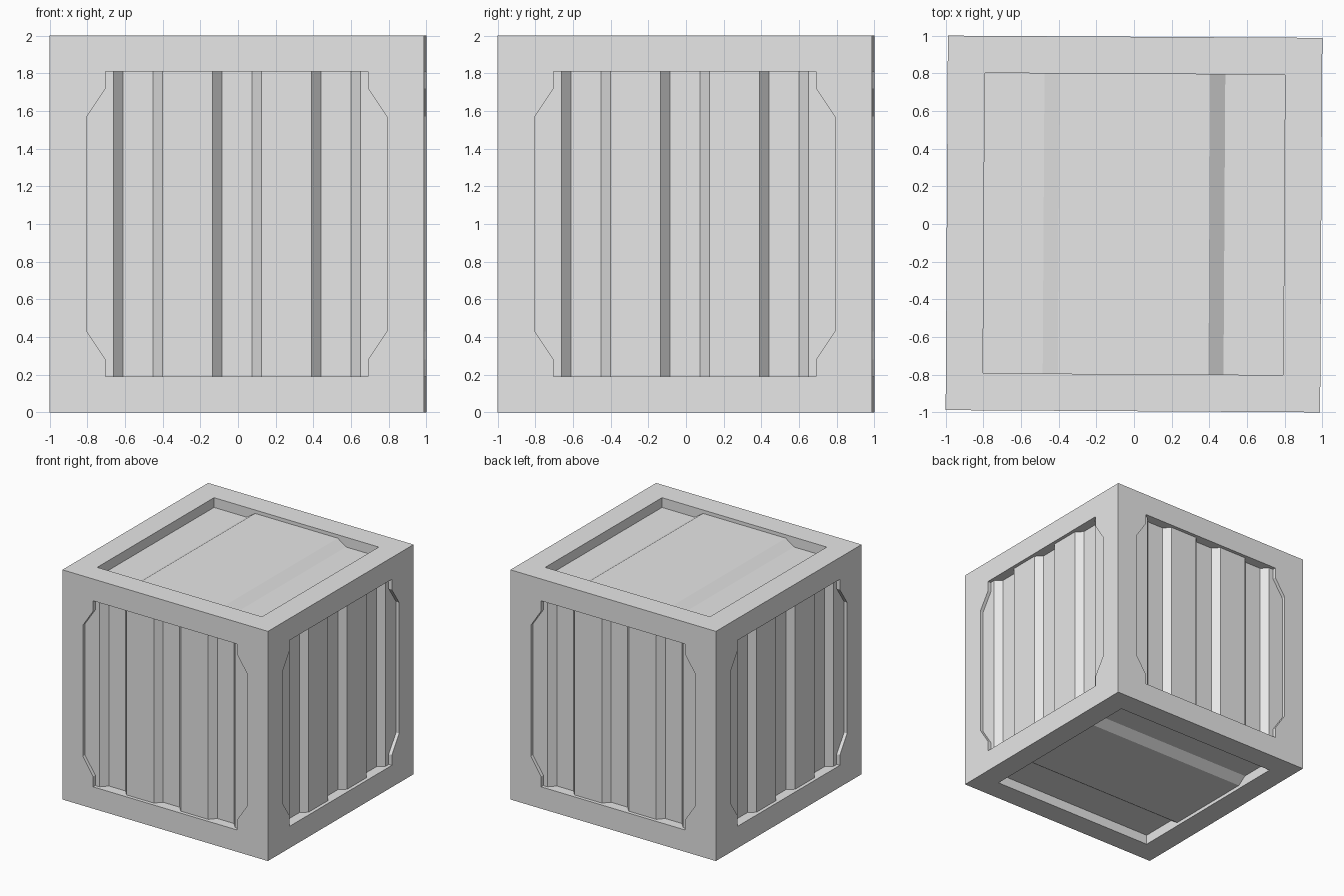
import bpy
import bmesh
import math
from mathutils import Matrix, Vector

cube = bpy.data.objects.get("Cube")
if cube:
    bpy.data.objects.remove(cube, do_unlink=True)

HALF = 0.994          # half width of the crate
HIGH, LOW = 0.03, 0.085   # recess depth of ridges and grooves

grey = bpy.data.materials.new("container_grey")
grey.diffuse_color = (0.8, 0.8, 0.8, 1)
grey.use_nodes = True
grey.node_tree.nodes["Principled BSDF"].inputs["Base Color"].default_value = (0.8, 0.8, 0.8, 1)


def finish(name, bm):
    bmesh.ops.remove_doubles(bm, verts=bm.verts, dist=0.0005)
    mesh = bpy.data.meshes.new(name)
    bm.to_mesh(mesh)
    bm.free()
    mesh.materials.append(grey)
    obj = bpy.data.objects.new(name, mesh)
    bpy.context.collection.objects.link(obj)


def basis(u, v, out):
    """Matrix taking (across, along, outward) of one side to the crate."""
    axes = Matrix((u, v, out)).transposed().to_4x4()
    turn = Matrix.Rotation(-0.006, 4, 'Z')
    return Matrix.Translation((0, 0, 1)) @ turn @ axes


def add_side(frame_bm, name, matrix, out, half_v, profile, window_v, taper):
    """One recessed side: frame ring and rebate walls, plus its ribbed panel."""
    bottom = [(u, -window_v, d) for u, d in profile]
    top = [(u, window_v, d) for u, d in reversed(profile)]
    right = [(u, v, HIGH) for u, v in taper]
    left = [(-u, -v, HIGH) for u, v in taper]
    loop = bottom + right + top + left

    def face(bm, points):
        bm.faces.new([bm.verts.new(matrix @ Vector((u, v, out - d))) for u, v, d in points])

    def rim(points):
        return [(u, v, 0) for u, v, d in points]

    # four frame members around the window
    bl, br = (-HALF, -half_v, 0), (HALF, -half_v, 0)
    tr, tl = (HALF, half_v, 0), (-HALF, half_v, 0)
    face(frame_bm, [bl, br] + rim(bottom[::-1]))
    face(frame_bm, [br, tr] + rim((bottom[-1:] + right + top[:1])[::-1]))
    face(frame_bm, [tr, tl] + rim(top[::-1]))
    face(frame_bm, [tl, bl] + rim((top[-1:] + left + bottom[:1])[::-1]))
    # walls from the rim down to the panel
    for a, b in zip(loop, loop[1:] + loop[:1]):
        face(frame_bm, rim([a, b]) + [b, a])

    # corrugated panel
    panel = bmesh.new()
    for a, b in zip(profile, profile[1:]):
        face(panel, [(a[0], -window_v, a[1]), (b[0], -window_v, b[1]),
                     (b[0], window_v, b[1]), (a[0], window_v, a[1])])
    if taper:
        face(panel, bottom[-1:] + right + top[:1])
        face(panel, top[-1:] + left + bottom[:1])
    finish(name, panel)


# side profile: three grooves between ridges
side_profile = [(-0.697, HIGH)]
for centre in (-0.525, 0, 0.525):
    side_profile += [(centre - 0.13, HIGH), (centre - 0.08, LOW),
                     (centre + 0.08, LOW), (centre + 0.13, HIGH)]
side_profile.append((0.697, HIGH))
side_taper = [(0.697, -0.72), (0.797, -0.57), (0.797, 0.57), (0.697, 0.72)]

# lid and floor profile: one broad raised band
lid_profile = [(-0.797, LOW), (-0.48, LOW), (-0.4, HIGH),
               (0.4, HIGH), (0.48, LOW), (0.797, LOW)]

X, Y, Z = Vector((1, 0, 0)), Vector((0, 1, 0)), Vector((0, 0, 1))
frame = bmesh.new()
for i, side in enumerate(("front", "left", "back", "right")):
    turn = Matrix.Rotation(i * math.pi / 2, 3, 'Z')
    add_side(frame, side + "_panel", basis(turn @ X, Z, turn @ -Y), HALF, 1,
             side_profile, 0.81, side_taper)
add_side(frame, "top_panel", basis(X, Y, Z), 1, HALF, lid_profile, 0.797, [])
add_side(frame, "bottom_panel", basis(Y, X, -Z), 1, HALF, lid_profile, 0.797, [])
finish("crate_frame", frame)
